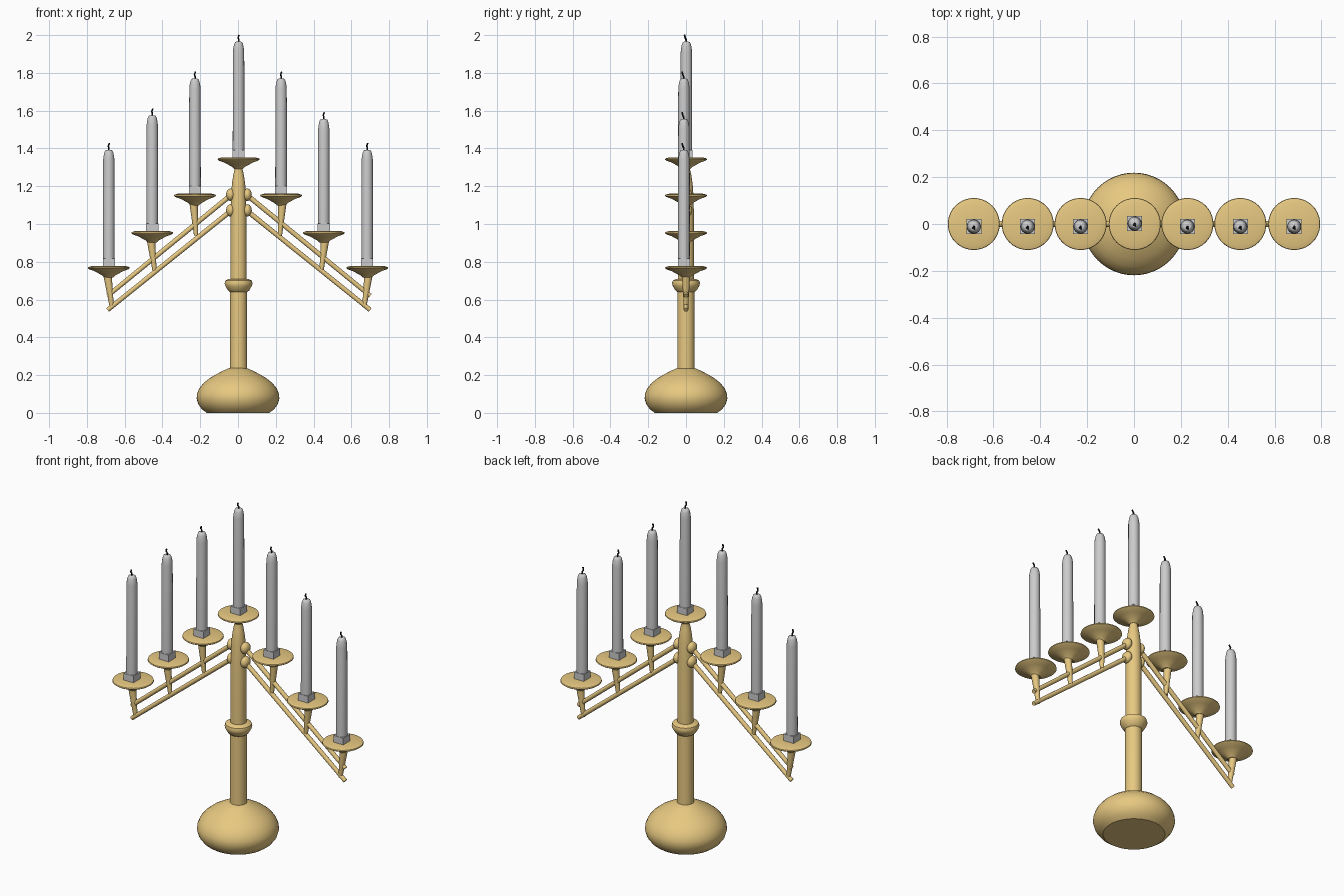
import bpy, math
from mathutils import Vector

if "Cube" in bpy.data.objects:
    bpy.data.objects.remove(bpy.data.objects["Cube"])


def material(name, col):
    m = bpy.data.materials.new(name)
    m.diffuse_color = (*col, 1)
    m.use_nodes = True
    m.node_tree.nodes["Principled BSDF"].inputs["Base Color"].default_value = m.diffuse_color
    return m


BRASS = material("brass", (0.80, 0.58, 0.22))
BLACK = material("wick_black", (0.01, 0.01, 0.01))


def finish(ob, name, mat=None, angle=35):
    ob.name = name
    if mat:
        ob.data.materials.append(mat)
    bpy.ops.object.select_all(action='DESELECT')
    ob.select_set(True)
    bpy.context.view_layer.objects.active = ob
    bpy.ops.object.shade_smooth_by_angle(angle=math.radians(angle))
    return ob


def lathe(name, profile, loc=(0, 0, 0), mat=None, n=32, angle=35):
    """Revolve (radius, z) points, bottom to top, with capped ends."""
    verts, faces = [], []
    for r, z in profile:
        for i in range(n):
            a = 2 * math.pi * i / n
            verts.append((r * math.cos(a), r * math.sin(a), z))
    for k in range(len(profile) - 1):
        for i in range(n):
            j = (i + 1) % n
            faces.append((k * n + i, k * n + j, (k + 1) * n + j, (k + 1) * n + i))
    faces.append(tuple(reversed(range(n))))
    faces.append(tuple(range((len(profile) - 1) * n, len(profile) * n)))
    me = bpy.data.meshes.new(name)
    me.from_pydata(verts, [], faces)
    ob = bpy.data.objects.new(name, me)
    bpy.context.collection.objects.link(ob)
    ob.location = loc
    return finish(ob, name, mat, angle)


def rod(name, a, b, ra, rb, n=16):
    """Tapered brass rod from a to b."""
    a, b = Vector(a), Vector(b)
    ob = lathe(name, [(ra, 0), (rb, (b - a).length)], a, BRASS, n)
    ob.rotation_euler = (b - a).to_track_quat('Z', 'Y').to_euler()
    return ob


# Heavy bell base
lathe("base", [(0.165, 0), (0.19, 0.018), (0.21, 0.045), (0.219, 0.075), (0.217, 0.1),
               (0.205, 0.13), (0.182, 0.158), (0.15, 0.184), (0.11, 0.207),
               (0.075, 0.225), (0.05, 0.236), (0.02, 0.24)], mat=BRASS, n=48)

# Column with collar and tapered neck
lathe("column", [(0.046, 0.22), (0.045, 0.64), (0.056, 0.648), (0.07, 0.672), (0.074, 0.685),
                 (0.07, 0.7), (0.055, 0.708), (0.043, 0.71), (0.042, 1.05), (0.038, 1.18),
                 (0.034, 1.22), (0.028, 1.26), (0.02, 1.295), (0.02, 1.325)],
      (0.003, 0, 0), BRASS)


def candle_set(tag, x, y, z, top):
    """Drip plate, square socket, candle and wick; z is the plate top."""
    lathe(f"drip_plate_{tag}", [(0.022, -0.062), (0.035, -0.05), (0.075, -0.028), (0.103, -0.018),
                                (0.111, -0.012), (0.109, -0.006), (0.088, 0), (0.02, 0)],
          (x, 0, z - 0.002), BRASS, 40, 25)
    bpy.ops.mesh.primitive_cube_add(size=1, location=(x, y, z + 0.015))
    socket = bpy.context.object
    socket.scale = (0.064, 0.064, 0.045)
    socket.name = f"candle_socket_{tag}"
    h = top - z
    lathe(f"candle_{tag}", [(0.031, 0.03), (0.03, h - 0.055), (0.028, h - 0.035),
                            (0.024, h - 0.015), (0.019, h - 0.003), (0.012, h)],
          (x, y, z), None, 16, 50)
    cu = bpy.data.curves.new(f"wick_{tag}", 'CURVE')
    cu.dimensions = '3D'
    cu.bevel_depth = 0.0045
    cu.bevel_resolution = 1
    cu.use_fill_caps = True
    sp = cu.splines.new('POLY')
    pts = [(0, 0, -0.005), (0.001, -0.002, 0.012), (-0.003, -0.006, 0.02), (0.003, -0.01, 0.036)]
    sp.points.add(len(pts) - 1)
    for p, c in zip(sp.points, pts):
        p.co = (x + c[0], y + c[1], top + c[2], 1)
    wick = bpy.data.objects.new(f"wick_{tag}", cu)
    bpy.context.collection.objects.link(wick)
    cu.materials.append(BLACK)


candle_set("centre", 0.003, 0.002, 1.355, 1.965)

# Arms: twin sloping rods, pivot knobs, three posts and candles on each side
for side, s in (("left", -1), ("right", 1)):
    dx = 0.005
    for level, z0, z1 in (("upper", 1.155, 0.62), ("lower", 1.072, 0.545)):
        rod(f"arm_{level}_{side}", (s * 0.04 + dx, 0, z0), (s * 0.695 + dx, 0, z1), 0.013, 0.012)
        bpy.ops.mesh.primitive_uv_sphere_add(segments=20, ring_count=12, radius=1,
                                             location=(s * 0.044 + dx, 0, z0))
        knob = bpy.context.object
        knob.scale = (0.024, 0.033, 0.033)
        finish(knob, f"pivot_knob_{level}_{side}", BRASS, 60)
    for i, (x, xp, z, zb, top) in enumerate(((0.228, 0.222, 1.163, 0.94, 1.77),
                                             (0.454, 0.442, 0.965, 0.755, 1.565),
                                             (0.684, 0.668, 0.78, 0.56, 1.392)), 1):
        if i == 2:
            top -= s * 0.01
        rod(f"post_{side}_{i}", (s * xp, 0, zb), (s * (x + 0.008), 0, z - 0.04), 0.011, 0.023)
        candle_set(f"{side}_{i}", s * x, -0.011, z, top)
